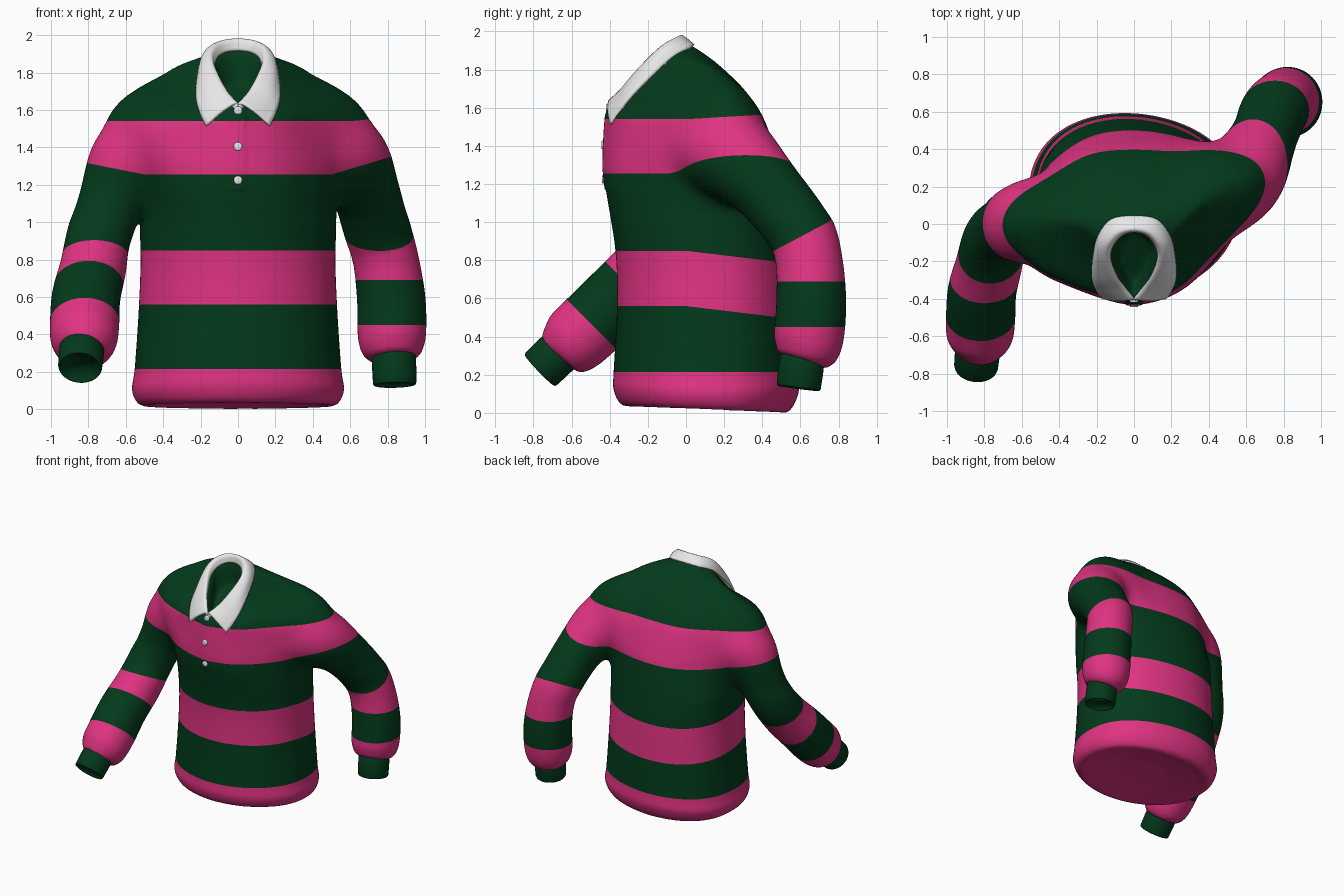
import bpy, bmesh, math
from mathutils import Vector
from mathutils.bvhtree import BVHTree

if "Cube" in bpy.data.objects:
    bpy.data.objects.remove(bpy.data.objects["Cube"])


def material(name, rgb):
    m = bpy.data.materials.new(name)
    m.diffuse_color = (*rgb, 1)
    m.use_nodes = True
    m.node_tree.nodes["Principled BSDF"].inputs["Base Color"].default_value = m.diffuse_color
    return m


GREEN = material("dark_green", (0.001, 0.042, 0.011))
PINK = material("pink", (0.75, 0.034, 0.225))
WHITE = material("white", (0.8, 0.8, 0.8))


def spline(pts, n):
    """Catmull-Rom through points of any dimension, n steps per span."""
    p = [Vector(q) for q in pts]
    p = [p[0] * 2 - p[1]] + p + [p[-1] * 2 - p[-2]]
    out = []
    for i in range(1, len(p) - 2):
        a, b, c, d = p[i - 1:i + 3]
        for k in range(n):
            t = k / n
            out.append((b * 2 + (c - a) * t + (a * 2 - b * 5 + c * 4 - d) * t * t
                        + (b * 3 - a - c * 3 + d) * t ** 3) * 0.5)
    return out + [p[-2]]


def loft(bm, rings, closed=True):
    vs = [[bm.verts.new(c) for c in r] for r in rings]
    n = len(rings[0])
    for a, b in zip(vs, vs[1:]):
        for i in range(n if closed else n - 1):
            j = (i + 1) % n
            bm.faces.new((a[i], a[j], b[j], b[i]))
    if closed:
        bm.faces.new(vs[0])
        bm.faces.new(vs[-1])


def tube(bm, path, n=40):
    """Round tube along a list of (x, y, z, radius)."""
    c = [Vector(q[:3]) for q in path]
    rings = []
    for i, q in enumerate(path):
        t = (c[min(i + 1, len(c) - 1)] - c[max(i - 1, 0)]).normalized()
        u = (Vector((1, 0, 0)) - t * t.x).normalized()
        v = t.cross(u)
        rings.append([c[i] + (u * math.cos(a) + v * math.sin(a)) * q[3]
                      for a in (math.tau * k / n for k in range(n))])
    loft(bm, rings)


def finish(bm, name, mats):
    me = bpy.data.meshes.new(name)
    bmesh.ops.recalc_face_normals(bm, faces=bm.faces)
    bm.to_mesh(me)
    bm.free()
    ob = bpy.data.objects.new(name, me)
    bpy.context.collection.objects.link(ob)
    for m in mats:
        me.materials.append(m)
    for p in me.polygons:
        p.use_smooth = True
    return ob


def smoothstep(a, b, x):
    t = min(1, max(0, (x - a) / (b - a)))
    return t * t * (3 - 2 * t)


# Torso: rows of front y, front z, back y, back z, half width, side y, side z
TORSO = [(-.05, .06, .25, .07, .2, .1, .065), (-.24, .04, .43, .03, .41, .1, .035),
         (-.335, .04, .53, .002, .52, .1, .022), (-.38, .12, .588, .1, .568, .1, .1),
         (-.38, .21, .588, .2, .553, .1, .21), (-.362, .55, .572, .55, .53, .1, .55),
         (-.37, .85, .555, .85, .522, .1, .85), (-.425, 1.2, .51, 1.2, .545, .1, 1.2),
         (-.433, 1.35, .475, 1.35, .65, .1, 1.35), (-.424, 1.53, .405, 1.55, .72, .1, 1.51),
         (-.418, 1.57, .31, 1.69, .625, .1, 1.67), (-.408, 1.6, .2, 1.8, .41, .07, 1.79),
         (-.398, 1.62, .1, 1.88, .27, 0, 1.855), (-.385, 1.63, 0, 1.935, .15, -.13, 1.86),
         (-.345, 1.6, -.03, 1.88, .12, -.14, 1.8), (-.3, 1.57, -.04, 1.74, .09, -.15, 1.66)]


def torso_ring(row, n=96):
    yf, zf, yb, zb, rx, ys, zs = row
    w = .6 * smoothstep(1.15, 1.5, zs) + .25 * smoothstep(1.6, 1.8, zs)
    low = 1 - smoothstep(1.0, 1.4, zs)
    twist = 0.17 * smoothstep(.95, 1.5, zs)
    ring = []
    for k in range(n):
        a = math.tau * k / n
        c, s = math.cos(a), abs(math.sin(a))
        x = rx * math.sin(a)
        if c > 0:
            c = (1 - w) * c + w * (1 - s ** 1.5)
            y, z = ys + (yf - ys) * c, zs + (zf - zs) * c
        else:
            c = abs(c) ** (1 - .23 * low)
            y, z = ys + (yb - ys) * c - .06 * low * x * c, zs + (zb - zs) * c
        ring.append((x, y + twist * x * smoothstep(.12, .5, abs(x)), z))
    return ring


# Sleeves: x, y, z, radius
SLEEVES = [
    [(.36, .12, 1.40, .26), (.57, .245, 1.345, .24), (.68, .43, 1.17, .19), (.745, .595, .96, .179),
     (.79, .645, .8, .176), (.82, .657, .58, .184), (.823, .642, .38, .182),
     (.83, .622, .29, .15), (.832, .615, .265, .1)],
    [(-.38, .02, 1.40, .26), (-.565, .01, 1.335, .235), (-.675, -.02, 1.12, .183), (-.745, -.09, .92, .173),
     (-.775, -.215, .755, .178), (-.812, -.36, .60, .184), (-.82, -.50, .46, .186),
     (-.825, -.60, .37, .178), (-.83, -.66, .325, .14), (-.832, -.675, .31, .09)]]

bm = bmesh.new()
loft(bm, [torso_ring(r) for r in spline(TORSO, 5)])
for s in SLEEVES:
    tube(bm, spline(s, 5))
raw = finish(bm, "shirt_base", [])

# Fuse torso and sleeves into one soft skin
rm = raw.modifiers.new("fuse", 'REMESH')
rm.mode = 'VOXEL'
rm.voxel_size = 0.014
sm = raw.modifiers.new("soften", 'SMOOTH')
sm.factor, sm.iterations = 0.5, 10
dg = bpy.context.evaluated_depsgraph_get()
fused = bpy.data.meshes.new_from_object(raw.evaluated_get(dg))
bpy.data.objects.remove(raw)
bm = bmesh.new()
bm.from_mesh(fused)

# Blend the shoulders and armpits further, fading out at the rim
for i in range(70):
    k = i / 70
    soft = [v for v in bm.verts if abs(v.co.x) > .28 + .1 * k and 1.0 + .08 * k < v.co.z < 1.82 - .12 * k]
    bmesh.ops.smooth_vert(bm, verts=soft, factor=.5, use_axis_x=True, use_axis_y=True, use_axis_z=True)

# Raised button placket
for v in bm.verts:
    if abs(v.co.x) < .04 and v.co.y < -.33 and 1.17 < v.co.z < 1.61:
        v.co.y -= .006

# Stripe edges per region, from the top: green, pink, green, pink
STRIPES = {
    'chest': [(lambda p: p.z - .06 * max(0, p.y), 1.54),
              (lambda p: p.z - (.3 if p.x > 0 else .2) * max(0, abs(p.x) - .5), 1.255)],
    'body': [(lambda p: p.z + .12 * max(0, p.y), .85),
             (lambda p: p.z + .12 * max(0, p.y), .56), (lambda p: p.z, .215)],
    'right': [(lambda p: p.z - .53 * (p.y - .48), .86),
              (lambda p: p.z, .69), (lambda p: p.z, .45)],
    'left': [(lambda p: p.z + .5 * p.y, .745),
             (lambda p: p.z + p.y, .37), (lambda p: p.z + p.y, -.03)]}


def region(p):
    if p.z > 1.12:
        return 'chest'
    if abs(p.x) > (.545 if p.z > .3 else .6):
        return 'right' if p.x > 0 else 'left'
    return 'body'


for reg, cuts in STRIPES.items():
    for field, level in cuts:
        new = []
        for e in list(bm.edges):
            a, b = e.verts
            fa, fb = field(a.co) - level, field(b.co) - level
            if fa * fb < 0 and region(a.co) == reg == region(b.co):
                new.append(bmesh.utils.edge_split(e, a, fa / (fa - fb))[1])
        bmesh.ops.connect_verts(bm, verts=new)
for f in bm.faces:
    p = f.calc_center_median()
    f.material_index = sum(fn(p) < lv for fn, lv in STRIPES[region(p)]) % 2
tree = BVHTree.FromBMesh(bm)
finish(bm, "striped_shirt", [GREEN, PINK])

# Cuffs with a shallow recess at the open end
CUFFS = {"right_cuff": ((.833, .612, .30), (.838, .59, .128), .117),
         "left_cuff": ((-.832, -.64, .345), (-.845, -.768, .222), .119)}
for name, (a, b, r) in CUFFS.items():
    a, b = Vector(a), Vector(b)
    bm = bmesh.new()
    tube(bm, [Vector((*a.lerp(b, t), r * k)) for t, k in
              ((0, .95), (.1, 1), (.5, 1.01), (.93, .99), (.985, .96), (1, .9))])
    for f in [f for f in bm.faces if len(f.verts) > 4
              and (f.calc_center_median() - b).length < .01]:
        bmesh.ops.inset_region(bm, faces=[f], thickness=.03)
        bmesh.ops.translate(bm, verts=f.verts, vec=(a - b) * .07)
    finish(bm, name, [GREEN])

# Collar: ridge and outer edge of one half, mirrored
RIDGE = [(0, -.03, 1.972), (.08, -.05, 1.962), (.135, -.11, 1.93), (.147, -.18, 1.87),
         (.108, -.275, 1.77), (.06, -.34, 1.692), (.008, -.402, 1.635)]
OUTER = [(0, .04, 1.925), (.12, .022, 1.915), (.19, -.07, 1.865), (.215, -.18, 1.765),
         (.22, -.285, 1.66), (.202, -.345, 1.585), (.17, -.395, 1.515)]
half = []
for r, o in zip(RIDGE, OUTER):
    r, o = Vector(r), Vector(o)
    inner = Vector((r.x * .88, r.y - .008, r.z - .055))
    mid = (r + o) / 2 + Vector((r.x * .08, -.008, .012))
    half.append([inner, r, mid, o])
full = [[Vector((-p.x, p.y, p.z)) for p in h] for h in half[:0:-1]] + half
rails = [spline(col, 6) for col in zip(*full)]
bm = bmesh.new()
loft(bm, [spline(sec, 4) for sec in zip(*rails)], closed=False)
collar = finish(bm, "collar", [WHITE])
sol = collar.modifiers.new("thickness", 'SOLIDIFY')
sol.thickness, sol.offset = .016, 0

# Buttons down the placket
for i, z in enumerate((1.597, 1.405, 1.225)):
    hit = tree.ray_cast(Vector((0, -2, z)), Vector((0, 1, 0)))[0]
    y = hit.y if hit else -.43
    bm = bmesh.new()
    tube(bm, [Vector((0, y + dy, z, r)) for dy, r in
              ((.012, .022), (-.002, .023), (-.007, .02), (-.008, .012))], 20)
    finish(bm, f"button_{i + 1}", [WHITE])
